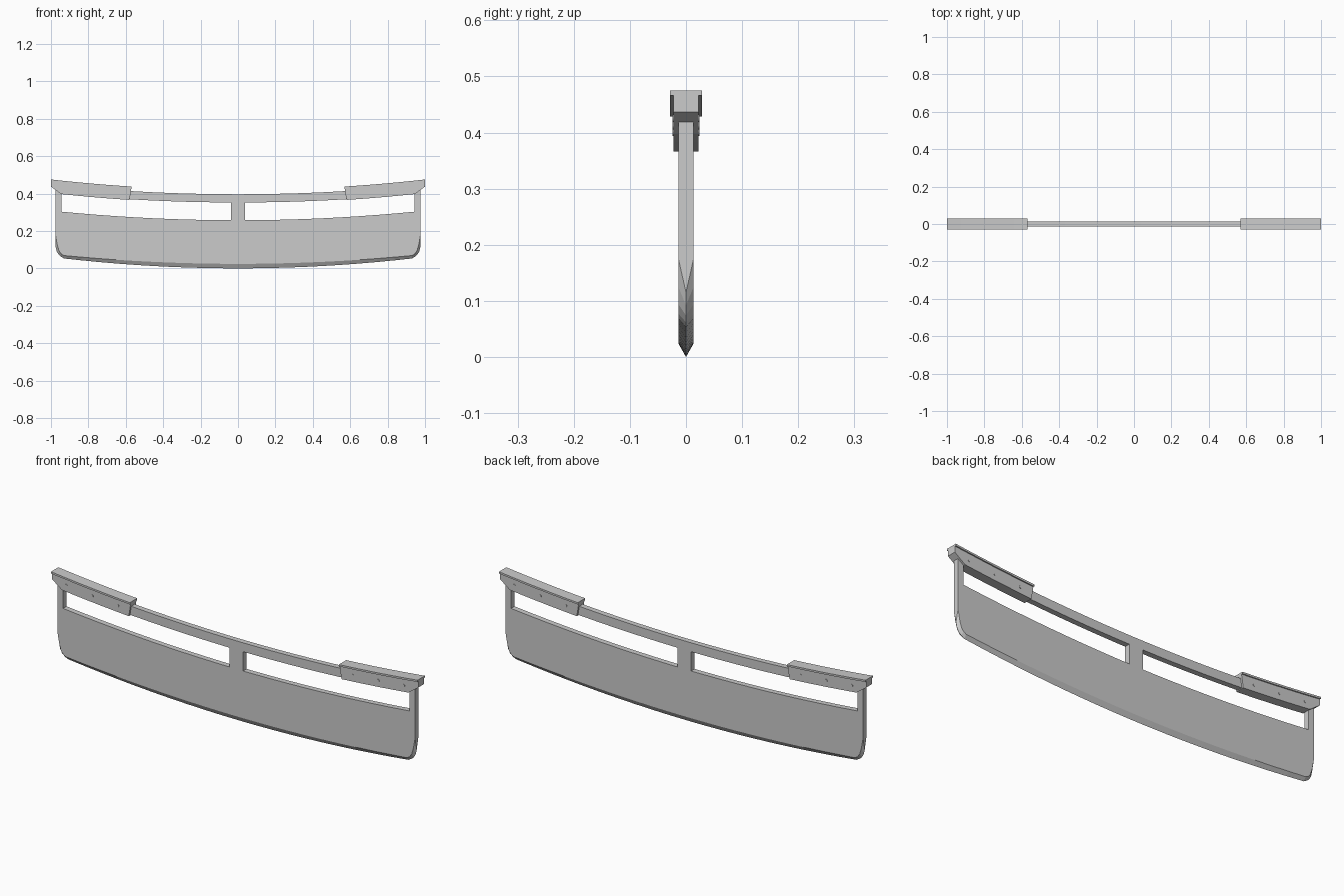
import bpy, bmesh, math
from mathutils import Matrix

if "Cube" in bpy.data.objects:
    bpy.data.objects.remove(bpy.data.objects["Cube"])

grey = bpy.data.materials.new("plain grey")
grey.diffuse_color = (0.6, 0.6, 0.6, 1)
grey.use_nodes = True
grey.node_tree.nodes["Principled BSDF"].inputs["Base Color"].default_value = grey.diffuse_color

T = 0.0135        # half thickness of the blade
CURVE = 0.0515    # upward sweep of the long edges


def arc(z0, x, k=CURVE):
    return z0 + k * x * x


def finish(bm, name):
    bmesh.ops.recalc_face_normals(bm, faces=bm.faces)
    mesh = bpy.data.meshes.new(name)
    bm.to_mesh(mesh)
    bm.free()
    mesh.materials.append(grey)
    obj = bpy.data.objects.new(name, mesh)
    bpy.context.collection.objects.link(obj)
    return obj


def prism(name, outline, half):
    """Extrude an x-z outline symmetrically along y."""
    bm = bmesh.new()
    f = [bm.verts.new((x, -half, z)) for x, z in outline]
    b = [bm.verts.new((x, half, z)) for x, z in outline]
    bm.faces.new(f)
    bm.faces.new(b[::-1])
    for i in range(len(f)):
        j = (i + 1) % len(f)
        bm.faces.new((f[i], b[i], b[j], f[j]))
    return finish(bm, name)


# Blade columns: (face x, face bottom z, edge x, edge bottom z)
half_cols = []
for x in [0.037] + [0.93 * i / 10 for i in range(1, 11)]:
    half_cols.append((x, arc(0.024, x), x, arc(0.0, x, 0.061)))
half_cols += [(0.945, 0.077, 0.946, 0.062), (0.957, 0.094, 0.960, 0.074),
              (0.966, 0.125, 0.970, 0.092), (0.975, 0.175, 0.975, 0.115)]
cols = [(-a, b, -c, d) for a, b, c, d in reversed(half_cols)]
cols += [(0, 0.024, 0, 0)] + half_cols

# Blade with two long windows and a V-shaped lower edge
bm = bmesh.new()
front, back, ridge = [], [], []
for x, zb, ex, ez in cols:
    zs = (zb, arc(0.257, x), arc(0.352, x), arc(0.396, x))
    front.append([bm.verts.new((x, -T, z)) for z in zs])
    back.append([bm.verts.new((x, T, z)) for z in zs])
    ridge.append(bm.verts.new((ex, 0, ez)))


def solid(i, r):
    if not 0 <= i < len(cols) - 1 or not 0 <= r < 3:
        return False
    mid = abs(cols[i][0] + cols[i + 1][0]) / 2
    return r != 1 or mid < 0.037 or mid > 0.945


for i in range(len(cols) - 1):
    for r in range(3):
        if not solid(i, r):
            continue
        for g in (front, back):
            bm.faces.new((g[i][r], g[i + 1][r], g[i + 1][r + 1], g[i][r + 1]))
        # walls around windows, along the top and at both ends
        sides = [((i, r + 1), (i + 1, r + 1), solid(i, r + 1)),
                 ((i, r), (i, r + 1), solid(i - 1, r)),
                 ((i + 1, r), (i + 1, r + 1), solid(i + 1, r))]
        if r > 0:
            sides.append(((i, r), (i + 1, r), solid(i, r - 1)))
        for (a, p), (b, q), closed in sides:
            if not closed:
                bm.faces.new((front[a][p], front[b][q], back[b][q], back[a][p]))
    # sharpened lower edge
    for g in (front, back):
        bm.faces.new((g[i][0], g[i + 1][0], ridge[i + 1], ridge[i]))
for e in (0, -1):
    bm.faces.new((front[e][0], back[e][0], ridge[e]))
finish(bm, "blade")

# Mounting grips: side plates, overhanging cap and small rivets
for s, side in ((-1, "left"), (1, "right")):
    xs = [0.57 + 0.43 * i / 6 for i in range(7)]
    top = [(s * x, arc(0.419, x, 0.056)) for x in xs]
    under = [(x, z - 0.009) for x, z in top]
    prism(side + "_grip_cap", top + under[::-1], 0.0285)

    lows = [0.58 + 0.365 * i / 5 for i in range(6)]
    low = [(s * x, arc(0.347, x, 0.056)) for x in lows]
    prism(side + "_grip_body", under + [(s * 1.0, 0.437)] + low[::-1], 0.0225)

    bm = bmesh.new()
    for x in (0.64, 0.78, 0.92):
        for f in (-1, 1):
            m = (Matrix.Translation((s * x, f * 0.0225, arc(0.378, x, 0.056)))
                 @ Matrix.Rotation(math.pi / 2, 4, 'X'))
            bmesh.ops.create_cone(bm, cap_ends=True, segments=12, radius1=0.007,
                                  radius2=0.007, depth=0.004, matrix=m)
    finish(bm, side + "_grip_rivets")
